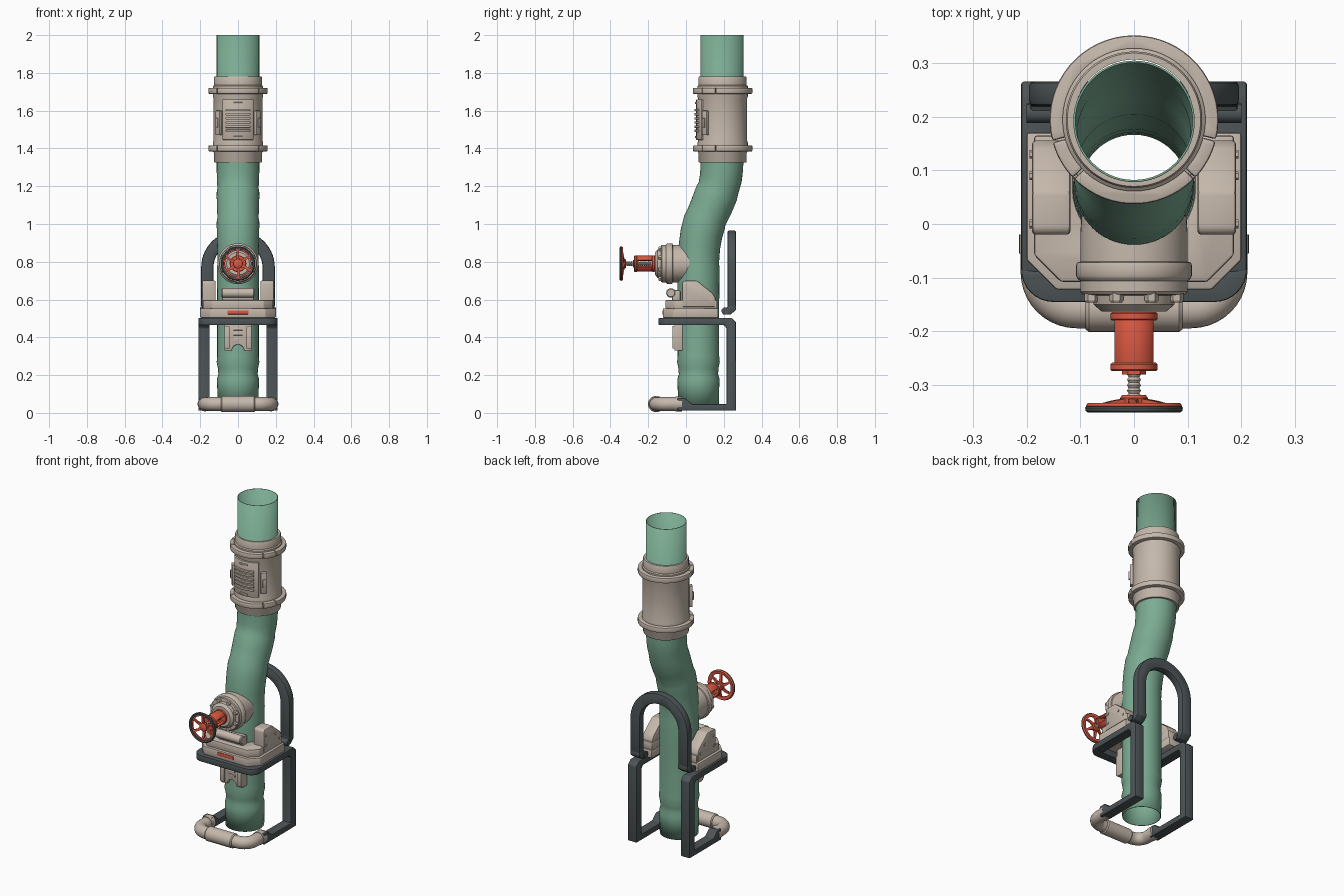
import bpy, bmesh
from math import sin, cos, pi, radians
from mathutils import Vector

if "Cube" in bpy.data.objects:
    bpy.data.objects.remove(bpy.data.objects["Cube"])


def material(name, rgb):
    m = bpy.data.materials.new(name)
    m.diffuse_color = (*rgb, 1)
    m.use_nodes = True
    m.node_tree.nodes["Principled BSDF"].inputs["Base Color"].default_value = m.diffuse_color
    return m


GREEN = material("green_paint", (0.20, 0.41, 0.29))
BEIGE = material("beige_metal", (0.56, 0.48, 0.41))
DARK = material("dark_frame", (0.075, 0.09, 0.095))
RED = material("red_paint", (0.72, 0.10, 0.055))


def finish(bm, name, mat):
    bmesh.ops.remove_doubles(bm, verts=bm.verts, dist=1e-5)
    bmesh.ops.recalc_face_normals(bm, faces=bm.faces)
    me = bpy.data.meshes.new(name)
    bm.to_mesh(me)
    bm.free()
    me.materials.append(mat)
    ob = bpy.data.objects.new(name, me)
    bpy.context.collection.objects.link(ob)
    bpy.ops.object.select_all(action='DESELECT')
    ob.select_set(True)
    bpy.context.view_layer.objects.active = ob
    bpy.ops.object.shade_smooth_by_angle(angle=radians(32))
    return ob


def skin(bm, rings, closed=False, caps=False):
    """Join equal vertex rings with quads."""
    vs = [[bm.verts.new(p) for p in r] for r in rings]
    n = len(vs[0])
    for k in range(len(vs) - (0 if closed else 1)):
        a, b = vs[k], vs[(k + 1) % len(vs)]
        for i in range(n):
            bm.faces.new((a[i], a[(i + 1) % n], b[(i + 1) % n], b[i]))
    if caps:
        bm.faces.new(vs[0])
        bm.faces.new(vs[-1])


def lathe(name, profile, mat, loc=(0, 0, 0), axis='z', closed=False, segs=48):
    """Revolve (radius, position along axis) pairs."""
    bm = bmesh.new()
    rings = []
    for r, h in profile:
        ring = []
        for i in range(segs):
            c, s = r * cos(2 * pi * i / segs), r * sin(2 * pi * i / segs)
            p = {'x': (h, c, s), 'y': (c, h, s), 'z': (c, s, h)}[axis]
            ring.append(Vector(p) + Vector(loc))
        rings.append(ring)
    skin(bm, rings, closed)
    return finish(bm, name, mat)


def prism(name, pts, axis, a, b, mat, bevel=0.004):
    """Extrude a 2D outline along an axis, with softened hard edges."""
    bm = bmesh.new()
    put = {'x': lambda u, v, h: (h, u, v), 'y': lambda u, v, h: (u, h, v),
           'z': lambda u, v, h: (u, v, h)}[axis]
    skin(bm, [[put(u, v, h) for u, v in pts] for h in (a, b)], caps=True)
    bmesh.ops.recalc_face_normals(bm, faces=bm.faces)
    if bevel:
        edges = [e for e in bm.edges if e.calc_face_angle(0) > 0.6]
        bmesh.ops.bevel(bm, geom=edges, offset=bevel, segments=2, profile=0.5,
                        affect='EDGES', clamp_overlap=True)
    return finish(bm, name, mat)


def rect(u0, u1, v0, v1):
    return [(u0, v0), (u1, v0), (u1, v1), (u0, v1)]


def arc(cx, cy, r, a0, a1, n):
    return [(cx + r * cos(radians(a0 + (a1 - a0) * i / n)),
             cy + r * sin(radians(a0 + (a1 - a0) * i / n))) for i in range(n + 1)]


def band(r0, r1, a0, a1, cx=0, cy=0, n=16):
    return arc(cx, cy, r1, a0, a1, n) + arc(cx, cy, r0, a1, a0, n)


def sweep(name, path, radii, up, mat, segs=40, caps=False):
    """Round tube along a planar path."""
    bm = bmesh.new()
    pts, up = [Vector(p) for p in path], Vector(up)
    rings = []
    for i, p in enumerate(pts):
        t = (pts[min(i + 1, len(pts) - 1)] - pts[max(i - 1, 0)]).normalized()
        side = t.cross(up)
        rings.append([p + radii[i] * (cos(2 * pi * k / segs) * up + sin(2 * pi * k / segs) * side)
                      for k in range(segs)])
    skin(bm, rings, caps=caps)
    return finish(bm, name, mat)


# Main pipe: straight foot, S-bend, straight top, with slight dents at the joints
stations = [(.066, .045, .108), (.066, .18, .111), (.066, .205, .104), (.066, .235, .106), (.066, .27, .113),
            (.066, .30, .110), (.066, .60, .110), (.066, .77, .111), (.067, .80, .108), (.071, .88, .110),
            (.082, .95, .112), (.098, 1.01, .113), (.108, 1.035, .109), (.137, 1.10, .112),
            (.163, 1.165, .113), (.172, 1.19, .109), (.184, 1.24, .112), (.190, 1.30, .113),
            (.191, 1.36, .113), (.191, 2.0, .113)]
pipe = sweep("main_pipe", [(0, y, z) for y, z, r in stations], [s[2] for s in stations], (1, 0, 0), GREEN, 56)
wall = pipe.modifiers.new("wall", 'SOLIDIFY')
wall.thickness, wall.offset = 0.004, -1

# Upper collar with split flanges
CY = .194
lathe("collar_sleeve", [(.112, 1.325), (.124, 1.325), (.127, 1.33), (.127, 1.375), (.133, 1.385), (.133, 1.43),
                        (.130, 1.44), (.130, 1.665), (.133, 1.675), (.133, 1.73), (.127, 1.735),
                        (.127, 1.775), (.124, 1.78), (.112, 1.78)], BEIGE, (0, CY, 0), closed=True, segs=64)
for z in (1.40, 1.705):
    for a0, a1 in ((-136, -44), (-44, -14), (-14, 195), (-165, -136)):
        prism("collar_flange", band(.125, .157, a0 + .6, a1 - .6, 0, CY, max(8, (a1 - a0) // 6)),
              'z', z - .016, z + .016, BEIGE, .005)
# Collar front plate, plain ribs and side latches
prism("collar_plate", band(.125, .140, -127, -53, 0, CY), 'z', 1.445, 1.66, BEIGE, .004)
for i in range(6):
    prism("plate_rib", band(.135, .150, -116, -64, 0, CY), 'z', 1.487 + i * .022, 1.499 + i * .022, BEIGE, .002)
for z in (1.46, 1.64):
    prism("plate_tab", band(.135, .146, -100, -80, 0, CY, 6), 'z', z - .005, z + .005, BEIGE, .002)
for a in (-138, -42):
    prism("collar_latch", band(.125, .148, a - 7, a + 7, 0, CY, 6), 'z', 1.47, 1.60, BEIGE, .004)
    prism("latch_pin", band(.14, .155, a - 3, a + 3, 0, CY, 4), 'z', 1.51, 1.56, BEIGE, .002)

# Valve housing on the front
VZ = .79
lathe("valve_housing", [(.097, .025), (.1, -.02), (.1, -.07), (.106, -.072), (.108, -.078), (.108, -.096),
                        (.105, -.102), (.1, -.106), (.1, -.126), (.096, -.131), (.078, -.133), (.075, -.15),
                        (.06, -.163), (0, -.163)], BEIGE, (0, 0, VZ), 'y')
for i in range(8):
    a = radians(22.5 + 45 * i)
    lathe("valve_bolt", [(0, -.12), (.013, -.12), (.013, -.142), (.010, -.146), (0, -.146)], BEIGE,
          (.086 * cos(a), 0, VZ + .086 * sin(a)), 'y', segs=6)

# Red yoke: two discs joined by an upper and a lower shell
for y in (-.172, -.266):
    lathe("yoke_disc", [(0, y - .008), (.041, y - .008), (.044, y - .005), (.044, y + .005),
                        (.041, y + .008), (0, y + .008)], RED, (0, 0, VZ), 'y')
for a in (90, 270):
    prism("yoke_shell", band(.026, .042, a - 62, a + 62, 0, VZ), 'y', -.265, -.17, RED, .002)
lathe("yoke_nut", [(0, -.27), (.022, -.27), (.022, -.28), (0, -.28)], RED, (0, 0, VZ), 'y', segs=6)

# Threaded stem
thread = [(0, -.165)] + [(.013 if i % 2 else .010, -.165 - i * .005) for i in range(33)] + [(0, -.325)]
lathe("valve_stem", thread, BEIGE, (0, 0, VZ), 'y', segs=20)

# Handwheel: grey rim, red inner ring, hub and spokes
lathe("wheel_rim", [(.074, -.338), (.088, -.338), (.091, -.342), (.090, -.348), (.085, -.351), (.076, -.349)],
      DARK, (0, 0, VZ), 'y', closed=True)
lathe("wheel_ring", [(.068, -.336), (.086, -.333), (.09, -.339), (.076, -.345), (.068, -.344)],
      RED, (0, 0, VZ), 'y', closed=True)
lathe("wheel_hub", [(0, -.318), (.022, -.318), (.026, -.324), (.024, -.34), (.014, -.345), (0, -.345)],
      RED, (0, 0, VZ), 'y', segs=24)
for i in range(6):
    a = radians(60 * i + 30)
    bm = bmesh.new()
    rings = []
    for r, y, w, bend in ((.015, -.329, .010, 0), (.045, -.334, .007, .004), (.073, -.340, .006, 0)):
        d, t = Vector((cos(a), 0, sin(a))), Vector((-sin(a), 0, cos(a)))
        c = d * r + t * bend + Vector((0, y, VZ))
        rings.append([c + t * su * w + Vector((0, sv * .005, 0)) for su, sv in ((-1, -1), (1, -1), (1, 1), (-1, 1))])
    skin(bm, rings, caps=True)
    finish(bm, "wheel_spoke", RED)


# Saddle: stepped U-shaped base around the pipe, open at the back
def saddle(x, front, cut, back):
    right = [(.113, back), (x, back), (x, front + cut), (x - cut, front)]
    inner = arc(0, .066, .113, 0, -180, 20)
    return right + [(-u, v) for u, v in reversed(right)] + inner[::-1]


prism("saddle_base", saddle(.20, -.122, .055, .17), 'z', .503, .553, BEIGE, .005)
prism("saddle_step", saddle(.186, -.108, .05, .165), 'z', .55, .598, BEIGE, .006)
prism("saddle_red_inset", rect(-.055, .055, .522, .543), 'y', -.125, -.11, RED, .002)

# Front hinge of the saddle
prism("hinge_block", rect(-.085, .085, .59, .65), 'y', -.075, -.03, BEIGE, .008)
lathe("hinge_barrel", [(0, -.088), (.02, -.088), (.025, -.083), (.025, .083), (.02, .088), (0, .088)],
      BEIGE, (0, -.08, .635), 'x', segs=24)

# Lower bracket: forked plate below the saddle
notch = arc(0, .33, .032, 0, 180, 10)
prism("lower_bracket", [(.072, .5), (.072, .33)] + notch + [(-.072, .33), (-.072, .5)],
      'y', -.062, -.015, BEIGE, .003)
for i in range(3):
    prism("bracket_rib", rect(-.025, .025, .385 + i * .026, .397 + i * .026), 'y', -.067, -.055, BEIGE, .002)

cheek = [(-.02, .56), (-.02, .69), (-.01, .70), (.06, .70), (.14, .635), (.155, .61), (.155, .56)]
frame = [(-.09, .503), (.24, .503), (.265, .48), (.265, .012), (-.045, .012), (-.045, .08), (-.005, .08),
         (.03, .047), (.215, .047), (.215, .448), (.20, .465), (-.09, .465)]
for s in (-1, 1):
    # Saddle cheeks with bolts
    prism("saddle_cheek", cheek, 'x', s * .118, s * .19, BEIGE, .010)
    for y, z in ((.0, .66), (.0, .60), (.09, .64), (.13, .60)):
        lathe("cheek_bolt", [(0, s * .18), (.008, s * .18), (.008, s * .194), (0, s * .194)],
              BEIGE, (0, y, z), 'x', segs=6)
    prism("bracket_edge", rect(s * .045, s * .072, .34, .46), 'y', -.072, -.055, BEIGE, .003)
    # Side frame: top arm, rear leg and foot in one outline
    prism("side_frame", frame, 'x', s * .15, s * .21, DARK, .005)
    # Rear loop hinge
    prism("loop_hook", [(.22, .57), (.265, .57), (.265, .545), (.235, .52), (.195, .52), (.19, .55), (.22, .56)],
          'x', s * .13, s * .193, DARK, .004)
    lathe("loop_hinge_pin", [(0, s * .125), (.018, s * .125), (.018, s * .2), (0, s * .2)],
          DARK, (0, .206, .54), 'x', segs=20)
    # Floor handle elbows
    bend = arc(s * .105, -.09, .068, 0 if s > 0 else 180, -90 if s > 0 else 270, 10)
    path = [(s * .175, -.02)] + [(x + s * .002, y) for x, y in bend] + [(s * .05, -.158)]
    sweep("handle_elbow", [(x, y, .047) for x, y in path], [.036] * len(path), (0, 0, 1), BEIGE, 24, True)
    lathe("elbow_cuff", [(0, -.02), (.039, -.02), (.039, -.055), (0, -.055)], BEIGE, (s * .175, 0, .047), 'y', segs=24)

# Front cross member of the frame with rounded corners
outer = arc(.15, -.085, .06, 0, -90, 8)
prism("front_frame", [(-.15, -.09), (.15, -.09)] + outer + [(-x, y) for x, y in reversed(outer)],
      'z', .465, .503, DARK, .004)

# Rear arched loop
prism("rear_loop", [(.195, .56)] + arc(0, .77, .195, 0, 180, 28) + [(-.195, .56), (-.13, .56)]
      + arc(0, .77, .13, 180, 0, 28) + [(.13, .56)], 'y', .22, .265, DARK, .008)

# Floor handle sleeve
lathe("handle_sleeve", [(0, -.09), (.038, -.09), (.043, -.084), (.043, .084), (.038, .09), (0, .09)],
      BEIGE, (0, -.158, .047), 'x', segs=28)
